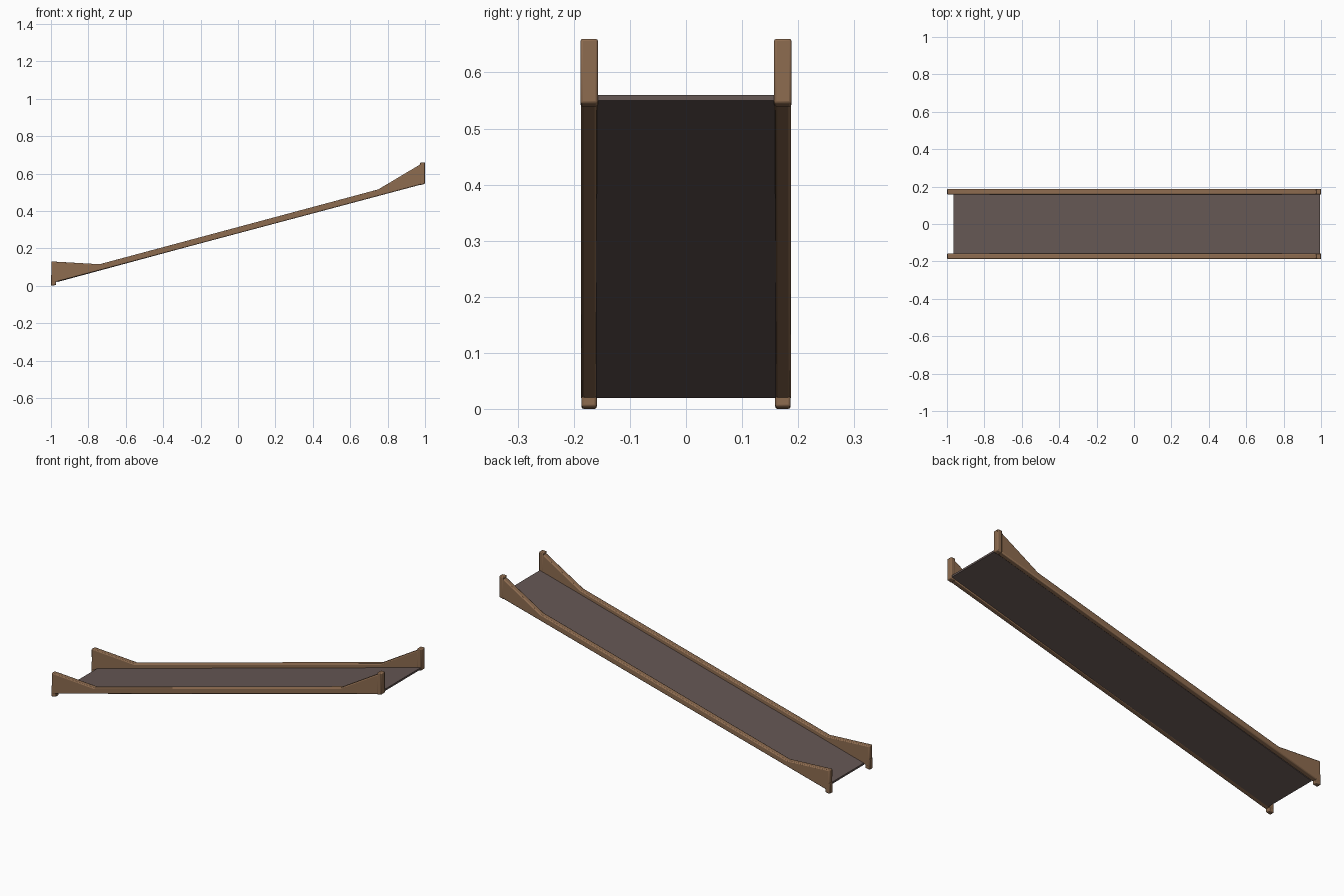
import bpy, bmesh

if "Cube" in bpy.data.objects:
    bpy.data.objects.remove(bpy.data.objects["Cube"])


def material(name, col):
    m = bpy.data.materials.new(name)
    m.diffuse_color = (*col, 1)
    m.use_nodes = True
    m.node_tree.nodes["Principled BSDF"].inputs["Base Color"].default_value = m.diffuse_color
    return m


WOOD = material("brown wood", (0.27, 0.15, 0.08))
DARK = material("dark planking", (0.13, 0.095, 0.088))


def prism(name, profile, y0, y1, mat, bevel=0.0):
    """Extrude an (x, z) profile from y0 to y1."""
    bm = bmesh.new()
    f = bm.faces.new([bm.verts.new((x, y0, z)) for x, z in profile])
    ext = bmesh.ops.extrude_face_region(bm, geom=[f])
    verts = [v for v in ext["geom"] if isinstance(v, bmesh.types.BMVert)]
    bmesh.ops.translate(bm, verts=verts, vec=(0, y1 - y0, 0))
    bmesh.ops.recalc_face_normals(bm, faces=bm.faces)
    me = bpy.data.meshes.new(name)
    bm.to_mesh(me)
    bm.free()
    ob = bpy.data.objects.new(name, me)
    bpy.context.collection.objects.link(ob)
    me.materials.append(mat)
    if bevel:
        b = ob.modifiers.new("soft edges", 'BEVEL')
        b.width = bevel
        b.segments = 2
        b.limit_method = 'ANGLE'
    bpy.ops.object.select_all(action='DESELECT')
    ob.select_set(True)
    bpy.context.view_layer.objects.active = ob
    bpy.ops.object.shade_smooth_by_angle(angle=0.7)
    return ob


# sloping deck between the rails
prism("ramp_deck", [(-0.965, 0.02), (0.995, 0.55), (0.995, 0.56), (-0.965, 0.03)],
      -0.16, 0.16, DARK)

# side rail: thin beam flaring up at both ends
rail = [(-0.998, 0.014), (0.98, 0.541), (0.98, 0.652), (0.75, 0.515),
        (-0.74, 0.115), (-0.998, 0.13)]
top_post = [(0.974, 0.538), (1.0, 0.545), (1.0, 0.66), (0.974, 0.66)]
foot = [(-1.0, 0.0), (-0.972, 0.004), (-0.972, 0.05), (-1.0, 0.06)]

for side, s in (("front", -1), ("back", 1)):
    prism(side + "_rail", rail, s * 0.158, s * 0.187, WOOD, 0.005)
    prism(side + "_top_post", top_post, s * 0.157, s * 0.188, WOOD, 0.004)
    prism(side + "_foot", foot, s * 0.159, s * 0.1865, WOOD, 0.004)
